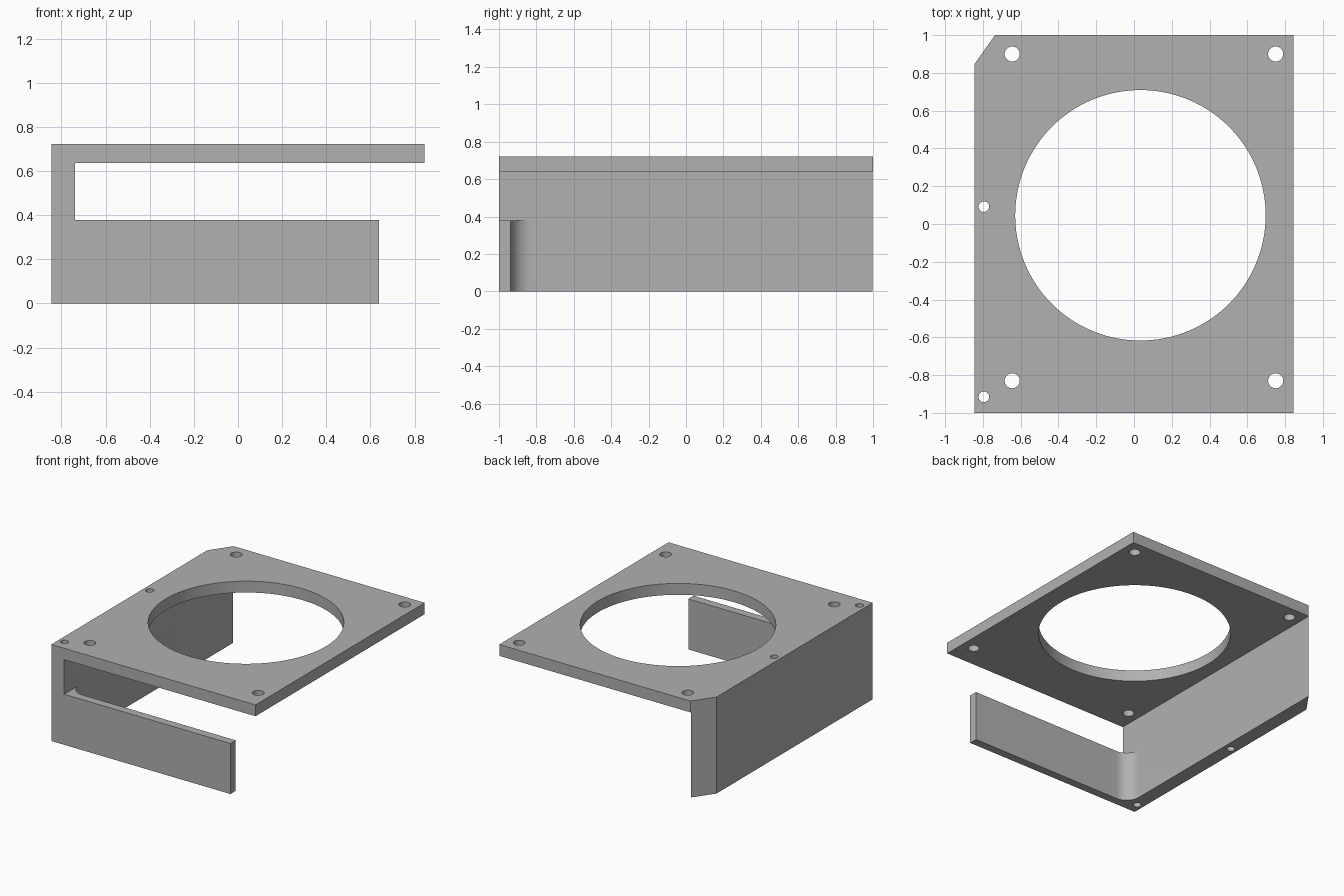
import bpy
import bmesh
from math import cos, sin, pi, radians

cube = bpy.data.objects.get("Cube")
if cube:
    bpy.data.objects.remove(cube, do_unlink=True)

grey = bpy.data.materials.new("plain grey")
grey.use_nodes = True
grey.diffuse_color = (0.44, 0.44, 0.44, 1)
grey.node_tree.nodes["Principled BSDF"].inputs["Base Color"].default_value = (0.44, 0.44, 0.44, 1)

# Main dimensions
HALF_W, HALF_D, TOP = 0.845, 1.0, 0.722
PLATE_Z = 0.637      # underside of plate
ARM_Z = 0.378        # top of arm
WALL_X = -0.738      # inner face of wall
ARM_Y = -0.938       # inner face of arm
ARM_END = 0.638
FILLET = 0.11
OUT = 1.3            # beyond the body


def arc(cx, cy, r, start, end, n):
    return [(cx + r * cos(start + (end - start) * i / n),
             cy + r * sin(start + (end - start) * i / n)) for i in range(n + 1)]


def prism(name, outline, z0, z1):
    """Extrude a counter-clockwise outline from z0 to z1."""
    bm = bmesh.new()
    face = bm.faces.new([bm.verts.new((x, y, z0)) for x, y in outline])
    ext = bmesh.ops.extrude_face_region(bm, geom=[face])
    for v in ext["geom"]:
        if isinstance(v, bmesh.types.BMVert):
            v.co.z = z1
    bmesh.ops.recalc_face_normals(bm, faces=bm.faces)
    mesh = bpy.data.meshes.new(name)
    bm.to_mesh(mesh)
    bm.free()
    mesh.materials.append(grey)
    obj = bpy.data.objects.new(name, mesh)
    bpy.context.collection.objects.link(obj)
    return obj


def hole(x, y, r, n):
    return prism("hole_cutter", arc(x, y, r, 0, 2 * pi, n)[:-1], -0.1, 1)


# Full block with one chamfered back corner
bracket = prism("fan_bracket", [
    (-HALF_W, -HALF_D), (HALF_W, -HALF_D), (HALF_W, HALF_D),
    (WALL_X + 0.002, HALF_D), (-HALF_W, 0.846)], 0, TOP)

# Slot between plate and arm
cutters = [prism("slot_cutter", [
    (WALL_X, -OUT), (OUT, -OUT), (OUT, OUT), (WALL_X, OUT)], ARM_Z, PLATE_Z)]

# Space behind the arm, with a rounded inside corner
corner = arc(WALL_X + FILLET, ARM_Y + FILLET, FILLET, pi, 1.5 * pi, 16)
cutters.append(prism("inside_cutter", corner + [
    (ARM_END, ARM_Y), (ARM_END, -OUT), (OUT, -OUT), (OUT, OUT), (WALL_X, OUT)],
    -0.1, 0.5))

# Fan opening, four screw holes, two holes down through the wall
cutters.append(hole(0.034, 0.046, 0.663, 128))
for x in (-0.645, 0.75):
    for y in (-0.83, 0.9):
        cutters.append(hole(x, y, 0.04, 32))
for y in (-0.915, 0.092):
    cutters.append(hole(-0.795, y, 0.028, 32))

for cutter in cutters:
    cutter.hide_render = True
    mod = bracket.modifiers.new("cut", "BOOLEAN")
    mod.operation = "DIFFERENCE"
    mod.solver = "EXACT"
    mod.object = cutter

# Bake the cuts and drop the cutters
bpy.context.view_layer.update()
graph = bpy.context.evaluated_depsgraph_get()
result = bpy.data.meshes.new_from_object(bracket.evaluated_get(graph))
bracket.modifiers.clear()
bracket.data = result
for cutter in cutters:
    bpy.data.objects.remove(cutter, do_unlink=True)

for obj in bpy.context.selected_objects:
    obj.select_set(False)
bracket.select_set(True)
bpy.context.view_layer.objects.active = bracket
bpy.ops.object.shade_smooth_by_angle(angle=radians(30))
